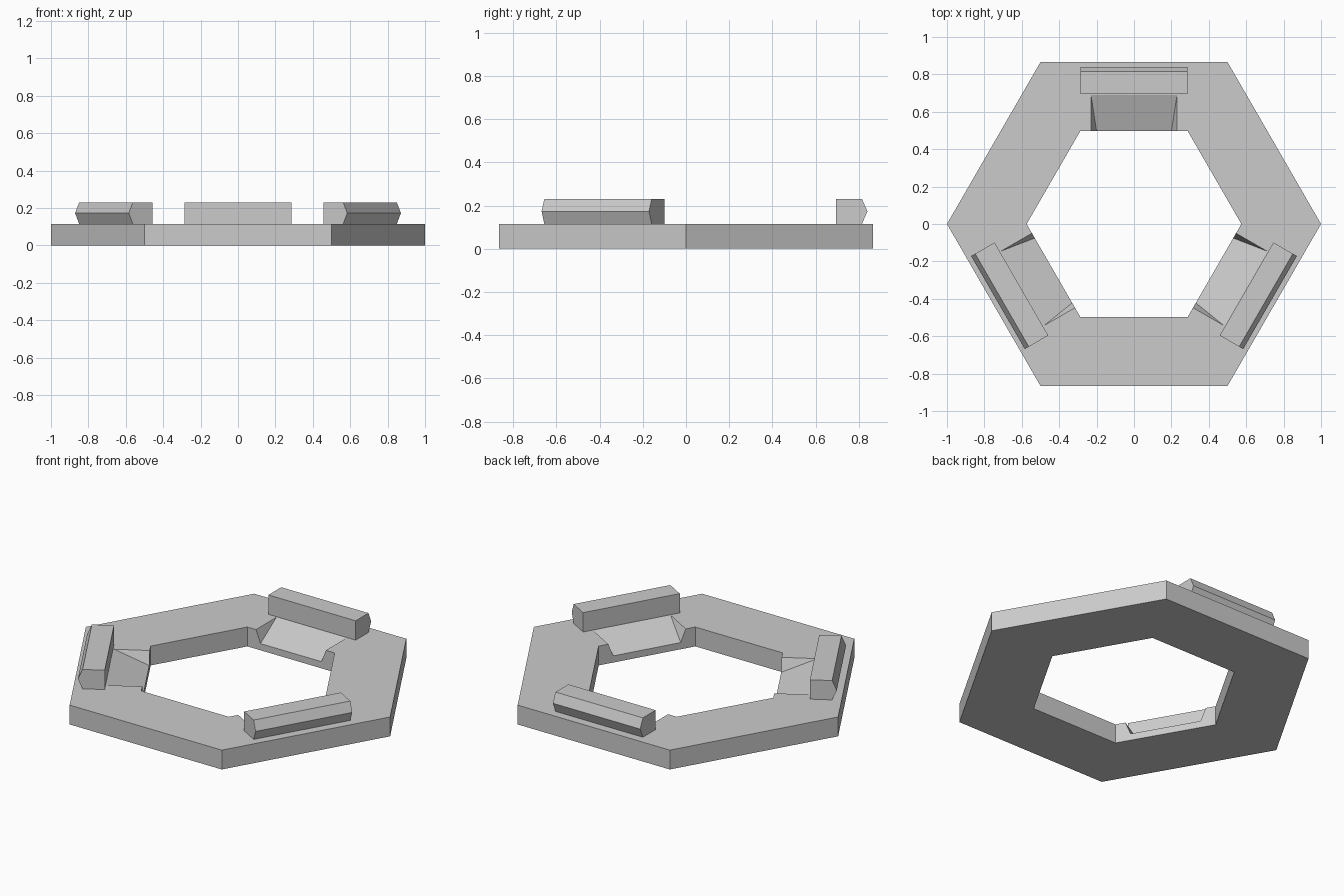
import bpy
import bmesh
from math import radians, cos, sin
from mathutils import Matrix

cube = bpy.data.objects.get("Cube")
if cube:
    bpy.data.objects.remove(cube, do_unlink=True)

HEIGHT = 0.115        # ring thickness
OUTER, INNER = 1.0, 0.574
RAIL_TOP = 0.23
RAIL_HALF = 0.287
TURNS = (0, 120, 240)

grey = bpy.data.materials.new("plain grey")
grey.use_nodes = True
colour = (0.6, 0.6, 0.6, 1)
grey.diffuse_color = colour
grey.node_tree.nodes["Principled BSDF"].inputs["Base Color"].default_value = colour


def make_object(name, bm):
    bmesh.ops.recalc_face_normals(bm, faces=bm.faces)
    mesh = bpy.data.meshes.new(name)
    bm.to_mesh(mesh)
    bm.free()
    mesh.materials.append(grey)
    obj = bpy.data.objects.new(name, mesh)
    bpy.context.collection.objects.link(obj)
    return obj


def turn(bm, verts, degrees):
    bmesh.ops.rotate(bm, verts=verts, matrix=Matrix.Rotation(radians(degrees), 3, 'Z'))


# Hexagonal ring
bm = bmesh.new()
loops = []
for radius, z in ((OUTER, 0), (OUTER, HEIGHT), (INNER, HEIGHT), (INNER, 0)):
    loops.append([bm.verts.new((radius * cos(radians(60 * i)),
                                radius * sin(radians(60 * i)), z)) for i in range(6)])
for a, b in zip(loops, loops[1:] + loops[:1]):
    for i in range(6):
        j = (i + 1) % 6
        bm.faces.new((a[i], a[j], b[j], b[i]))
ring = make_object("hexagonal_ring", bm)

# Sloped notches on alternate inner sides
bm = bmesh.new()
for degrees in TURNS:
    verts = [bm.verts.new((side * half, y, z))
             for side in (-1, 1)
             for half, y, z in ((0.238, 0.741, 0.135), (0.238, 0.4, 0.135), (0.185, 0.4, 0.002))]
    turn(bm, verts, degrees)
    bmesh.ops.convex_hull(bm, input=verts)
cutter = make_object("notch_cutter", bm)
cutter.hide_render = True

cut = ring.modifiers.new("notches", 'BOOLEAN')
cut.operation = 'DIFFERENCE'
cut.solver = 'EXACT'
cut.object = cutter
bpy.context.view_layer.objects.active = ring
bpy.ops.object.modifier_apply(modifier=cut.name)
bpy.data.objects.remove(cutter, do_unlink=True)

# Rails with a pointed outer side, one behind each notch
profile = ((0.695, HEIGHT), (0.815, HEIGHT), (0.84, 0.173), (0.815, RAIL_TOP), (0.695, RAIL_TOP))
for name, degrees in zip(("back_rail", "right_rail", "left_rail"), TURNS):
    bm = bmesh.new()
    face = bm.faces.new([bm.verts.new((-RAIL_HALF, y, z)) for y, z in profile])
    grown = bmesh.ops.extrude_face_region(bm, geom=[face], use_keep_orig=True)
    bmesh.ops.translate(bm, vec=(2 * RAIL_HALF, 0, 0),
                        verts=[g for g in grown["geom"] if isinstance(g, bmesh.types.BMVert)])
    turn(bm, bm.verts, degrees)
    make_object(name, bm)
